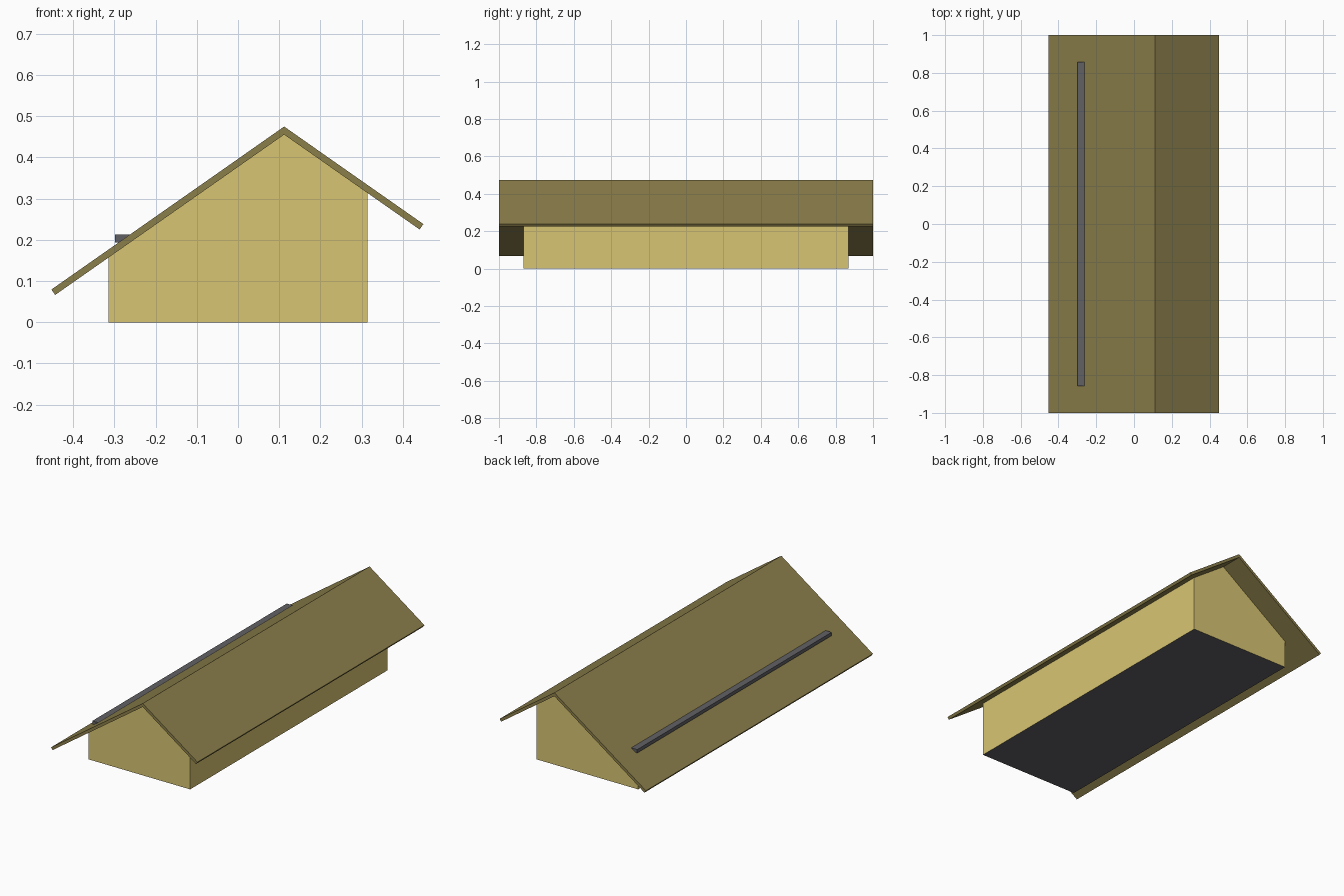
import bpy, bmesh, math

if "Cube" in bpy.data.objects:
    bpy.data.objects.remove(bpy.data.objects["Cube"])

SLOPE = math.tan(math.radians(35))
RIDGE_X, RIDGE_Z = 0.112, 0.475
THICK = 0.016                      # roof thickness, square to the slope


def material(name, rgb):
    mat = bpy.data.materials.new(name)
    mat.diffuse_color = (*rgb, 1)
    mat.use_nodes = True
    mat.node_tree.nodes["Principled BSDF"].inputs["Base Color"].default_value = mat.diffuse_color
    return mat


def extrude_profile(name, profile, half_length, *mats):
    """Extrude an x-z outline symmetrically along y."""
    bm = bmesh.new()
    face = bm.faces.new([bm.verts.new((x, -half_length, z)) for x, z in profile])
    ext = bmesh.ops.extrude_face_region(bm, geom=[face], use_keep_orig=True)
    verts = [g for g in ext["geom"] if isinstance(g, bmesh.types.BMVert)]
    bmesh.ops.translate(bm, verts=verts, vec=(0, 2 * half_length, 0))
    bmesh.ops.recalc_face_normals(bm, faces=bm.faces)
    mesh = bpy.data.meshes.new(name)
    bm.to_mesh(mesh)
    bm.free()
    for mat in mats:
        mesh.materials.append(mat)
    obj = bpy.data.objects.new(name, mesh)
    bpy.context.collection.objects.link(obj)
    return obj


def roof_z(x):
    return RIDGE_Z - SLOPE * abs(x - RIDGE_X)


yellow = material("wall_yellow", (0.69, 0.56, 0.17))
olive = material("roof_olive", (0.26, 0.21, 0.07))
grey = material("dark_grey", (0.12, 0.12, 0.13))

# Roof: asymmetric chevron with eaves cut square to the slope
dx = THICK * math.sin(math.radians(35))
dz = THICK * math.cos(math.radians(35))
drop = THICK / math.cos(math.radians(35))
L, R = -0.453, 0.45
extrude_profile("roof", [
    (L, roof_z(L)), (L + dx, roof_z(L) - dz),
    (RIDGE_X, RIDGE_Z - drop),
    (R - dx, roof_z(R) - dz), (R, roof_z(R)),
    (RIDGE_X, RIDGE_Z)], 1.0, olive)

# Walls: gabled body meeting the underside of the roof, grey underneath
W = 0.314
walls = extrude_profile("walls", [
    (-W, 0), (W, 0), (W, roof_z(W) - drop),
    (RIDGE_X, RIDGE_Z - drop), (-W, roof_z(-W) - drop)], 0.87, yellow, grey)
for poly in walls.data.polygons:
    if poly.normal.z < -0.9:
        poly.material_index = 1

# Snow guard bar along the long roof slope
extrude_profile("snow_guard", [
    (-0.299, 0.194), (-0.26, 0.194), (-0.26, 0.213), (-0.299, 0.213)], 0.857, grey)
